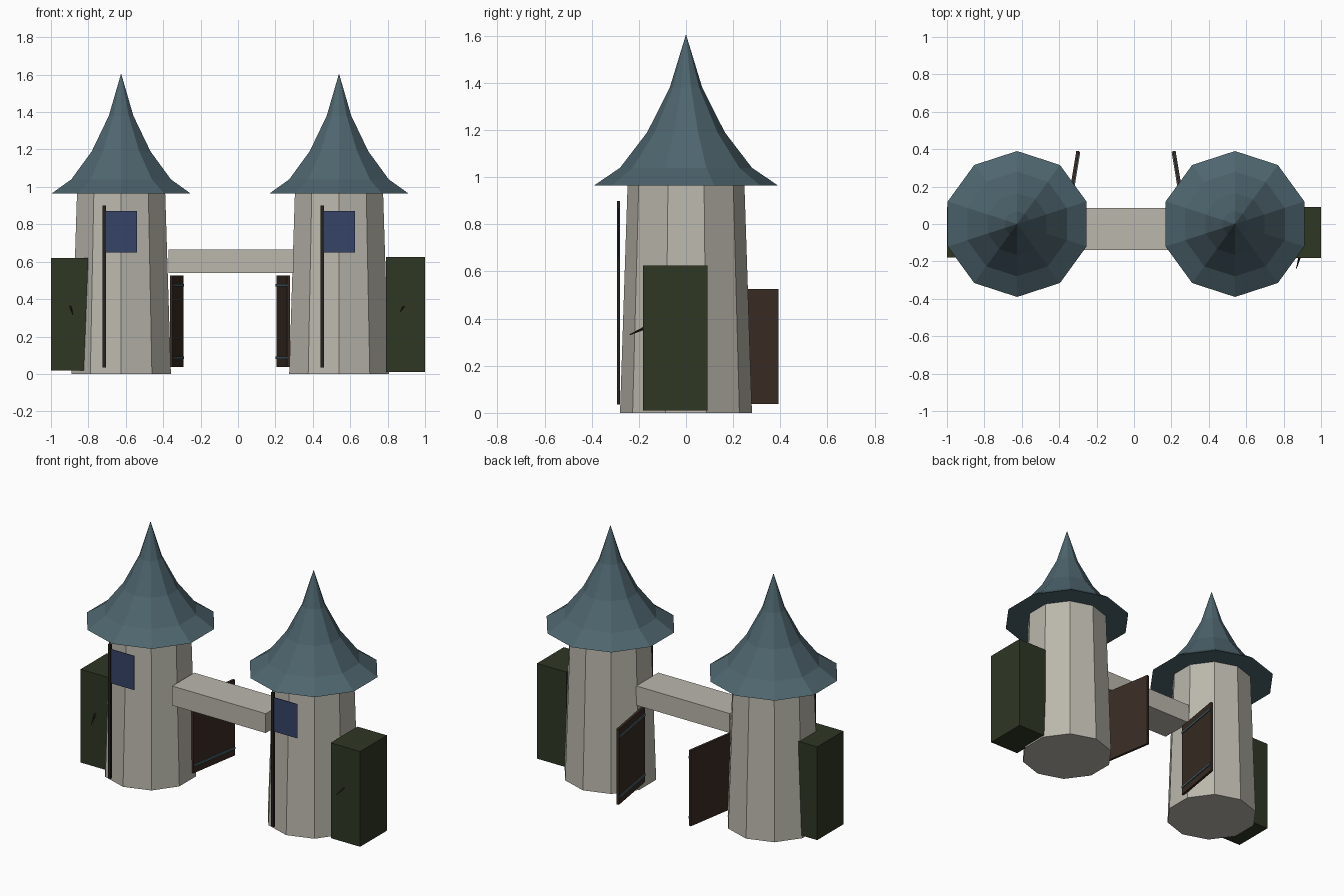
import bpy, bmesh, math
from mathutils import Vector, Matrix

if "Cube" in bpy.data.objects:
    bpy.data.objects.remove(bpy.data.objects["Cube"])


def material(name, rgb):
    # sRGB 0-255 to linear
    m = bpy.data.materials.new(name)
    m.diffuse_color = [((c / 255 + 0.055) / 1.055) ** 2.4 for c in rgb] + [1]
    m.use_nodes = True
    m.node_tree.nodes["Principled BSDF"].inputs["Base Color"].default_value = m.diffuse_color
    return m


STONE = material("pale stone", (186, 183, 172))
SLATE = material("blue slate", (78, 101, 110))
GREEN = material("dark green", (47, 55, 36))
WOOD = material("brown wood", (58, 44, 36))
DARK = material("dark timber", (38, 33, 28))
BLUE = material("flag blue", (54, 68, 103))


def finish(name, bm, mat):
    bmesh.ops.recalc_face_normals(bm, faces=bm.faces)
    me = bpy.data.meshes.new(name)
    bm.to_mesh(me)
    bm.free()
    me.materials.append(mat)
    ob = bpy.data.objects.new(name, me)
    bpy.context.collection.objects.link(ob)
    return ob


def box(name, lo, hi, mat, matrix=None):
    bm = bmesh.new()
    bmesh.ops.create_cube(bm, size=1)
    lo, hi = Vector(lo), Vector(hi)
    for v in bm.verts:
        v.co = (lo + hi) / 2 + v.co * (hi - lo)
    if matrix:
        bm.transform(matrix)
    return finish(name, bm, mat)


def lathe(name, cx, profile, mat, sides=10):
    # faceted solid of revolution with a corner facing -y; radius 0 makes a tip
    bm = bmesh.new()
    rings = []
    for r, z in profile:
        count = sides if r else 1
        rings.append([bm.verts.new((cx + r * math.sin(2 * math.pi * i / sides),
                                    -r * math.cos(2 * math.pi * i / sides), z))
                      for i in range(count)])
    bm.faces.new(rings[0])
    for a, b in zip(rings, rings[1:]):
        for i in range(sides):
            j = (i + 1) % sides
            bm.faces.new([a[i], a[j], b[0]] if len(b) == 1 else [a[i], a[j], b[j], b[i]])
    if len(rings[-1]) > 1:
        bm.faces.new(rings[-1])
    return finish(name, bm, mat)


def spike(name, base, tip, radius, mat):
    # thin cone between two points
    base, tip = Vector(base), Vector(tip)
    d = tip - base
    bm = bmesh.new()
    bmesh.ops.create_cone(bm, cap_ends=True, segments=4, radius1=radius, radius2=0.002, depth=d.length)
    bm.transform(Matrix.Translation((base + tip) / 2) @ d.to_track_quat('Z', 'Y').to_matrix().to_4x4())
    return finish(name, bm, mat)


for side, cx, s in (("left", -0.625, 1), ("right", 0.54, -1)):
    # tower body and flared roof
    lathe(side + "_tower", cx, [(0.28, 0), (0.248, 0.966)], STONE)
    lathe(side + "_roof", cx, [(0.39, 0.965), (0.28, 1.04), (0.165, 1.19),
                               (0.069, 1.38), (0, 1.606)], SLATE)
    # flag and its pole
    px = cx - 0.09
    box(side + "_flag_pole", (px - 0.01, -0.293, 0.035), (px + 0.01, -0.279, 0.9), DARK)
    box(side + "_flag", (px + 0.005, -0.288, 0.65), (px + 0.175, -0.284, 0.87), BLUE)

    # open gate leaf, hinged near the tower and swung to the back
    hinge = Vector((-0.357 if s > 0 else 0.271, 0.045, 0))
    m = Matrix.Translation(hinge) @ Matrix.Rotation(-s * math.radians(9.3), 4, 'Z')
    box(side + "_gate_leaf", (-0.008, 0, 0.037), (0.008, 0.35, 0.525), WOOD, m)
    for z in (0.087, 0.475):
        x0, x1 = sorted((s * 0.006, s * 0.014))
        box(side + "_gate_band", (x0, 0.004, z - 0.007), (x1, 0.345, z + 0.007), SLATE, m)

# beam between the towers
box("gate_beam", (-0.372, -0.14, 0.54), (0.296, 0.085, 0.665), STONE)

# green side blocks with small thorns on their fronts
box("left_side_block", (-1.0, -0.178, 0.018), (-0.79, 0.09, 0.62), GREEN)
box("right_side_block", (0.79, -0.182, 0.01), (1.0, 0.092, 0.625), GREEN)
spike("left_thorn", (-0.897, -0.172, 0.362), (-0.883, -0.235, 0.315), 0.007, DARK)
spike("right_thorn", (0.887, -0.172, 0.362), (0.868, -0.238, 0.332), 0.007, DARK)
